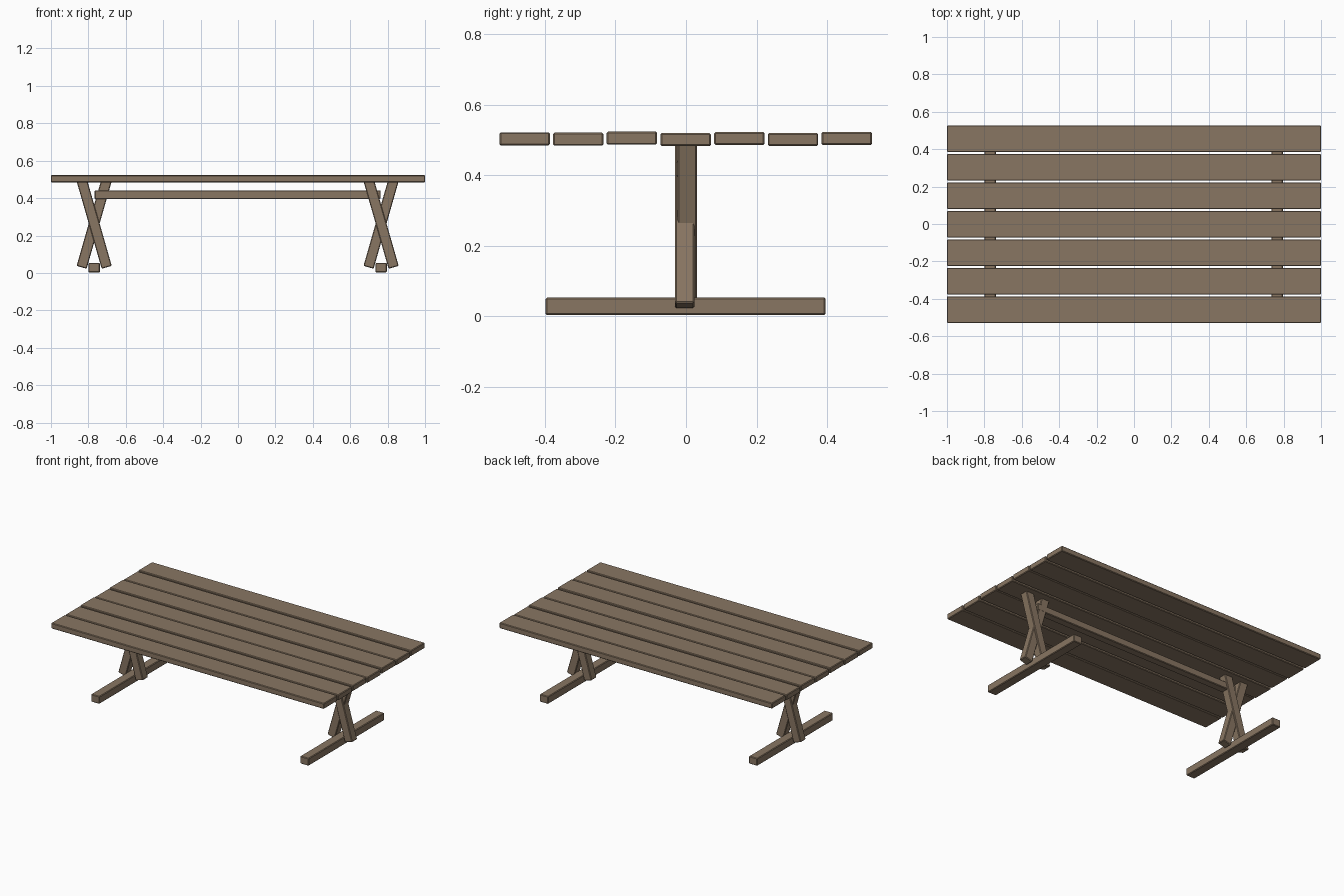
import bpy
import math
from mathutils import Vector

if "Cube" in bpy.data.objects:
    bpy.data.objects.remove(bpy.data.objects["Cube"], do_unlink=True)

# Single weathered wood colour
wood = bpy.data.materials.new("weathered_wood")
wood.use_nodes = True
colour = (0.25, 0.182, 0.123, 1)
wood.diffuse_color = colour
shader = wood.node_tree.nodes["Principled BSDF"]
shader.inputs["Base Color"].default_value = colour
shader.inputs["Roughness"].default_value = 0.9


def beam(name, centre, size, tilt=0.0, bevel=0.004):
    """Wooden beam with softened edges, tilted about the y axis."""
    bpy.ops.mesh.primitive_cube_add(size=1)
    obj = bpy.context.object
    obj.name = name
    for v in obj.data.vertices:
        v.co *= Vector(size)
    obj.location = centre
    obj.rotation_euler.y = tilt
    obj.data.materials.append(wood)
    mod = obj.modifiers.new("soft_edges", "BEVEL")
    mod.width = bevel
    mod.segments = 1
    return obj


# Table top: seven planks, laid at slightly uneven heights
PITCH = 0.1523
heights = [0.503, 0.502, 0.505, 0.501, 0.504, 0.501, 0.504]
for i, z in enumerate(heights):
    beam(f"top_plank_{i + 1}", (0, (i - 3) * PITCH - 0.001, z), (2, 0.143, 0.037))

# Trestles: a foot rail and two crossed legs at each end
LEAN = math.radians(16)
for side, x in (("right", -0.769), ("left", 0.765)):
    beam(f"{side}_foot_rail", (x, -0.001, 0.028), (0.062, 0.794, 0.05))
    beam(f"{side}_front_leg", (x, -0.004, 0.264), (0.056, 0.055, 0.487), -LEAN)
    beam(f"{side}_back_leg", (x, 0.004, 0.264), (0.056, 0.055, 0.487), LEAN)

# Long stretcher joining the trestles
beam("stretcher", (-0.002, -0.002, 0.418), (1.53, 0.052, 0.046))
